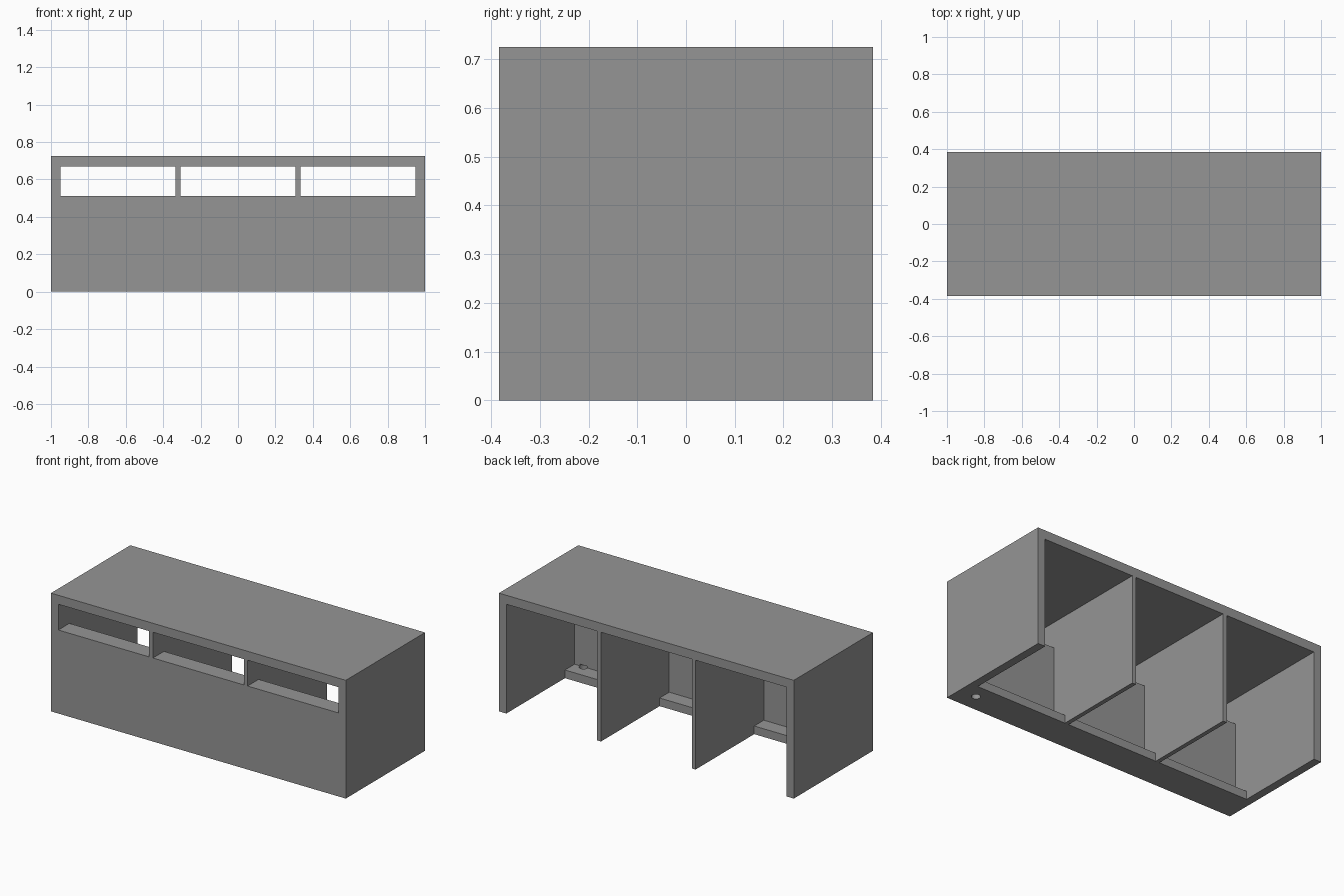
import bpy, bmesh

if "Cube" in bpy.data.objects:
    bpy.data.objects.remove(bpy.data.objects["Cube"])

W, D, H = 2.0, 0.768, 0.725      # overall size
SIDE, DIV = 0.05, 0.026          # side panel and divider thickness
BAY = (W - 2 * SIDE - 2 * DIV) / 3

grey = bpy.data.materials.new("plain_grey")
grey.diffuse_color = (0.3, 0.3, 0.3, 1)
grey.use_nodes = True
grey.node_tree.nodes["Principled BSDF"].inputs["Base Color"].default_value = grey.diffuse_color


def new_object(name, bm):
    bmesh.ops.recalc_face_normals(bm, faces=bm.faces)
    me = bpy.data.meshes.new(name)
    bm.to_mesh(me)
    bm.free()
    me.materials.append(grey)
    ob = bpy.data.objects.new(name, me)
    bpy.context.collection.objects.link(ob)
    return ob


def cut(target, cutter):
    cutter.hide_render = True
    mod = target.modifiers.new(cutter.name, 'BOOLEAN')
    mod.operation = 'DIFFERENCE'
    mod.solver = 'EXACT'
    mod.object = cutter
    bpy.context.view_layer.objects.active = target
    bpy.ops.object.modifier_apply(modifier=mod.name)
    bpy.data.objects.remove(cutter)


# Cabinet block
bm = bmesh.new()
bmesh.ops.create_cube(bm, size=1)
for v in bm.verts:
    v.co = (v.co.x * W, v.co.y * D, (v.co.z + 0.5) * H)
cabinet = new_object("cabinet_shell", bm)

# Bay section (y, z): open back and bottom, front slot, front panel, toe ledge
section = [(0.5, -0.1), (0.5, 0.67), (-0.5, 0.67), (-0.5, 0.512),
           (-0.277, 0.512), (-0.277, 0.05), (-0.184, 0.05), (-0.184, -0.1)]
for i in range(3):
    x0 = -W / 2 + SIDE + i * (BAY + DIV)
    bm = bmesh.new()
    face = bm.faces.new([bm.verts.new((x0, y, z)) for y, z in section])
    ext = bmesh.ops.extrude_face_region(bm, geom=[face])["geom"]
    bmesh.ops.translate(bm, vec=(BAY, 0, 0),
                        verts=[g for g in ext if isinstance(g, bmesh.types.BMVert)])
    cut(cabinet, new_object("bay_cutter", bm))

# Cable hole through the ledge
bm = bmesh.new()
bmesh.ops.create_cone(bm, cap_ends=True, segments=32, radius1=0.025, radius2=0.025, depth=0.2)
bmesh.ops.translate(bm, verts=bm.verts, vec=(0.887, -0.275, -0.04))
cut(cabinet, new_object("hole_cutter", bm))
